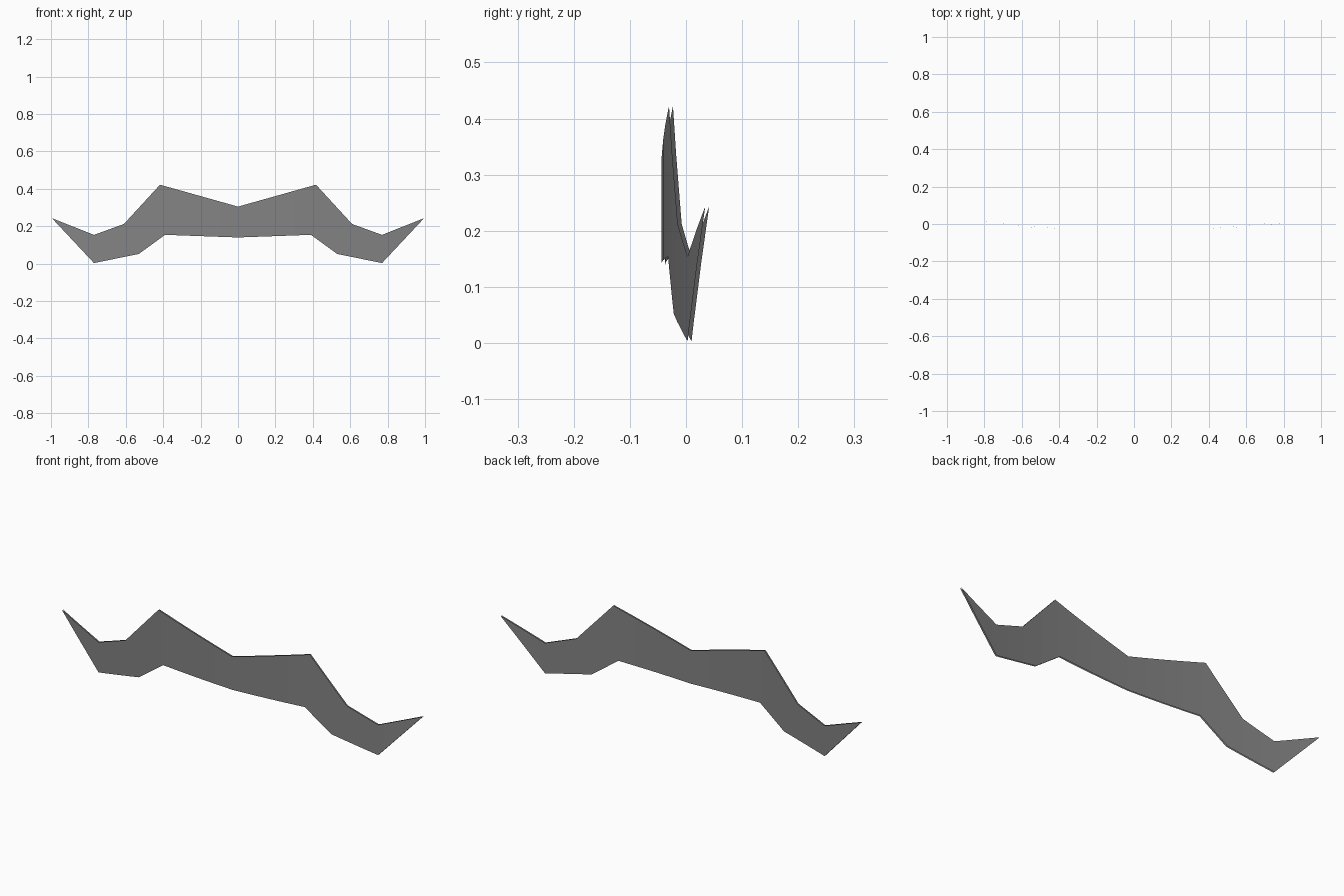
import bpy
import bmesh

cube = bpy.data.objects.get("Cube")
if cube:
    bpy.data.objects.remove(cube)

GREY = (0.23, 0.23, 0.23, 1)
mat = bpy.data.materials.new("dark grey")
mat.use_nodes = True
mat.diffuse_color = GREY
mat.node_tree.nodes["Principled BSDF"].inputs["Base Color"].default_value = GREY

# Half outline: upper edge from the centre to the tip, then the lower edge back
upper = [(0, 0.305), (0.417, 0.422), (0.61, 0.212), (0.77, 0.154), (0.995, 0.243)]
lower = [(0.77, 0.003), (0.53, 0.052), (0.39, 0.154), (0, 0.14)]
half = upper + lower
outline = half + [(-x, z) for x, z in half[-2:0:-1]]


def curved_sheet(name, y_middle, faces_back):
    """Flat outline cut into narrow columns and bent back along a parabola."""
    bm = bmesh.new()
    face = bm.faces.new([bm.verts.new((x, 0, z)) for x, z in outline])
    face.normal_update()
    if (face.normal.y > 0) != faces_back:
        bmesh.ops.reverse_faces(bm, faces=[face])
    for i in range(-9, 10):
        bmesh.ops.bisect_plane(bm, geom=bm.verts[:] + bm.edges[:] + bm.faces[:],
                               plane_co=(i / 10, 0, 0), plane_no=(1, 0, 0))
    for v in bm.verts:
        v.co.y = y_middle + 0.079 * v.co.x ** 2
    mesh = bpy.data.meshes.new(name)
    bm.to_mesh(mesh)
    bm.free()
    mesh.materials.append(mat)
    obj = bpy.data.objects.new(name, mesh)
    bpy.context.collection.objects.link(obj)


# Two thin open sheets, one behind the other
curved_sheet("front_sheet", -0.044, False)
curved_sheet("back_sheet", -0.037, True)
